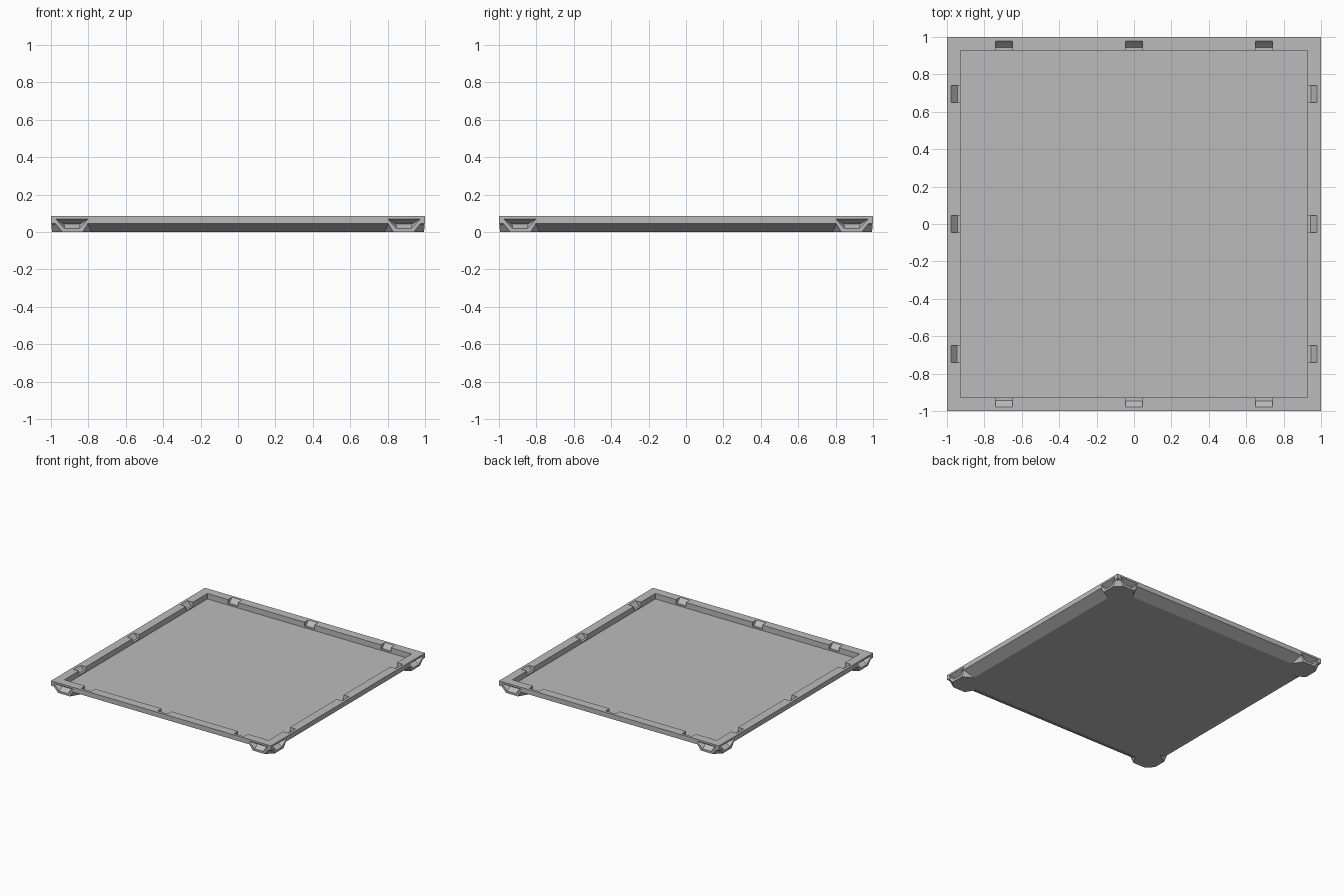
import bpy, bmesh
from math import pi
from mathutils import Matrix

cube = bpy.data.objects.get("Cube")
if cube:
    bpy.data.objects.remove(cube, do_unlink=True)

grey = bpy.data.materials.new("plain grey")
grey.use_nodes = True
colour = (0.5, 0.5, 0.5, 1)
grey.diffuse_color = colour
grey.node_tree.nodes["Principled BSDF"].inputs["Base Color"].default_value = colour

HEIGHT, SHOULDER, FLOOR = 0.085, 0.045, 0.04
BASE, OPENING = 0.915, 0.928


def hull(bm, points, matrix=Matrix()):
    """Add the convex solid around the points."""
    verts = [bm.verts.new(matrix @ Matrix.Translation(p).to_translation()) for p in points]
    out = bmesh.ops.convex_hull(bm, input=verts)
    loose = [g for g in out["geom_interior"] if isinstance(g, bmesh.types.BMVert)]
    bmesh.ops.delete(bm, geom=loose, context="VERTS")


def square(half, z):
    return [(sx * half, sy * half, z) for sx in (-1, 1) for sy in (-1, 1)]


def swap(points):
    return [(y, x, z) for x, y, z in points]


def finish(bm, name):
    bmesh.ops.dissolve_limit(bm, angle_limit=0.002, verts=bm.verts, edges=bm.edges)
    bmesh.ops.recalc_face_normals(bm, faces=bm.faces)
    mesh = bpy.data.meshes.new(name)
    bm.to_mesh(mesh)
    bm.free()
    mesh.materials.append(grey)
    obj = bpy.data.objects.new(name, mesh)
    bpy.context.collection.objects.link(obj)
    return obj


turns = [Matrix.Rotation(i * pi / 2, 4, "Z") for i in range(4)]

# Tray body: sloped underside and a straight band above it
bm = bmesh.new()
hull(bm, square(BASE, 0) + square(1, SHOULDER) + square(1, HEIGHT))
tray = finish(bm, "tray")

# Corner feet: flush with the band, chamfered towards the ground
half_foot = [(0.94, 0.995, 0), (0.83, 0.995, 0), (0.78, 0.91, 0), (0.785, 1, 0.075)]
bm = bmesh.new()
for turn in turns:
    hull(bm, half_foot + swap(half_foot) + [(1, 1, 0.075)], turn)
feet = finish(bm, "corner_feet")

# Tray opening
bm = bmesh.new()
hull(bm, square(OPENING, FLOOR) + square(OPENING, HEIGHT + 0.05))
opening = finish(bm, "opening_cutter")

# V-shaped pockets on both outer faces of each foot
pocket = [(0.795, 1.005, 0.073), (0.98, 1.005, 0.073), (0.85, 1.005, 0.013),
          (0.925, 1.005, 0.013), (0.845, 0.955, 0.042), (0.93, 0.955, 0.042)]
bm = bmesh.new()
for turn in turns:
    hull(bm, pocket, turn)
    hull(bm, swap(pocket), turn)
pockets = finish(bm, "pocket_cutter")

# Clip notches along the inside of the rim, three per side
section = [(0.9, 0.1), (0.985, 0.1), (0.978, HEIGHT), (0.957, 0.062), (0.945, 0.05), (0.9, 0.05)]
bm = bmesh.new()
for turn in turns:
    for centre in (-0.695, 0, 0.695):
        hull(bm, [(centre + side * 0.045, y, z) for side in (-1, 1) for y, z in section], turn)
notches = finish(bm, "notch_cutter")

# Combine the parts, then drop the helpers
helpers = [(feet, "UNION"), (opening, "DIFFERENCE"),
           (pockets, "DIFFERENCE"), (notches, "DIFFERENCE")]
for helper, operation in helpers:
    helper.hide_render = True
    mod = tray.modifiers.new(helper.name, "BOOLEAN")
    mod.object, mod.operation, mod.solver = helper, operation, "EXACT"
bpy.context.view_layer.update()
combined = bpy.data.meshes.new_from_object(
    tray.evaluated_get(bpy.context.evaluated_depsgraph_get()))
tray.modifiers.clear()
tray.data = combined
for helper, operation in helpers:
    bpy.data.objects.remove(helper, do_unlink=True)
